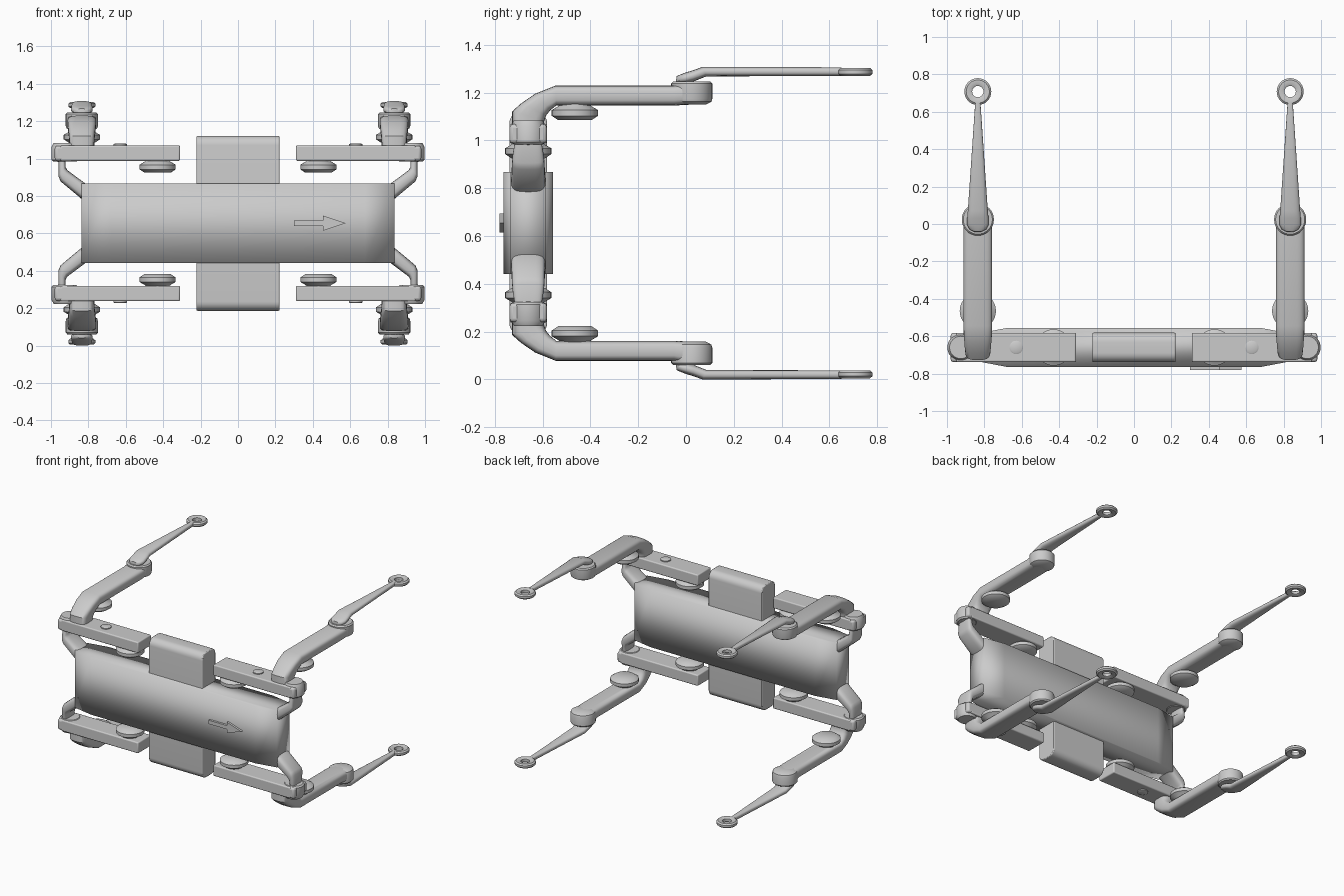
import bpy, bmesh
from math import sin, cos, pi
from mathutils import Vector

if "Cube" in bpy.data.objects:
    bpy.data.objects.remove(bpy.data.objects["Cube"])

ZC, YC = 0.654, -0.66      # mirror height and depth centre of the body
LX = 0.835                 # side position of the legs


def finish(name, bm, mirror="", bevel=0.0, segs=3, smooth=35):
    """Shift the mesh around the mirror height, add modifiers, shade."""
    bmesh.ops.remove_doubles(bm, verts=bm.verts, dist=1e-5)
    bmesh.ops.translate(bm, verts=bm.verts, vec=(0, 0, -ZC))
    bmesh.ops.recalc_face_normals(bm, faces=bm.faces)
    me = bpy.data.meshes.new(name)
    bm.to_mesh(me)
    bm.free()
    ob = bpy.data.objects.new(name, me)
    ob.location.z = ZC
    bpy.context.collection.objects.link(ob)
    if bevel:
        m = ob.modifiers.new("bevel", 'BEVEL')
        m.width, m.segments, m.limit_method = bevel, segs, 'ANGLE'
    if mirror:
        m = ob.modifiers.new("mirror", 'MIRROR')
        m.use_axis = ['X' in mirror, 'Y' in mirror, 'Z' in mirror]
    bpy.ops.object.select_all(action='DESELECT')
    ob.select_set(True)
    bpy.context.view_layer.objects.active = ob
    bpy.ops.object.shade_smooth_by_angle(angle=smooth * pi / 180)
    return ob


def prism(name, outline, move, **kw):
    """Extrude a closed 3D outline along a vector."""
    bm = bmesh.new()
    f = bm.faces.new([bm.verts.new(p) for p in outline])
    r = bmesh.ops.extrude_face_region(bm, geom=[f])
    bmesh.ops.translate(bm, vec=move, verts=[v for v in r['geom'] if isinstance(v, bmesh.types.BMVert)])
    return finish(name, bm, **kw)


def box(name, x, y, z, **kw):
    return prism(name, [(x[0], y[0], z[0]), (x[1], y[0], z[0]), (x[1], y[1], z[0]), (x[0], y[1], z[0])],
                 (0, 0, z[1] - z[0]), **kw)


def loft(name, sections, axis, power=0.55, n=24, **kw):
    """Skin rounded sections; each is (edge a, edge b, half width along axis)."""
    bm = bmesh.new()
    rings = []
    for a, b, w in sections:
        a, b = Vector(a), Vector(b)
        ring = []
        for i in range(n):
            c, s = cos(2 * pi * i / n), sin(2 * pi * i / n)
            c = abs(c) ** power * (1 if c > 0 else -1)
            s = abs(s) ** power * (1 if s > 0 else -1)
            ring.append(bm.verts.new((a + b) / 2 + (b - a) / 2 * s + Vector(axis) * w * c))
        rings.append(ring)
    for r0, r1 in zip(rings, rings[1:]):
        for i in range(n):
            bm.faces.new((r0[i], r0[(i + 1) % n], r1[(i + 1) % n], r1[i]))
    bm.faces.new(rings[0])
    bm.faces.new(rings[-1])
    return finish(name, bm, **kw)


def lathe(name, profile, centre, steps=32, **kw):
    """Spin an (r, z) profile about a vertical axis."""
    bm = bmesh.new()
    vs = [bm.verts.new((centre[0] + r, centre[1], z)) for r, z in profile]
    es = [bm.edges.new(p) for p in zip(vs, vs[1:])]
    bmesh.ops.spin(bm, geom=vs + es, cent=(*centre, 0), axis=(0, 0, 1), angle=2 * pi, steps=steps)
    return finish(name, bm, **kw)


# main body panel, tapered at both ends, softly shaded
half = [(0.837, 0.074), (0.68, 0.104)]
plan = half + [(-x, h) for x, h in half[::-1]]
plan += [(x, -h) for x, h in plan[::-1]]
prism("body_panel", [(x, YC + h, 0.441) for x, h in plan], (0, 0, 0.427), smooth=180)

# raised direction arrow on the front
arrow = [(0.3, -0.014), (0.455, -0.014), (0.455, -0.04), (0.575, 0), (0.455, 0.04), (0.455, 0.014), (0.3, 0.014)]
prism("arrow", [(x, -0.76, 0.655 + z) for x, z in arrow], (0, -0.02, 0))

# central battery block with rounded long edges
bm_pts = []
for cy, cz, a0 in ((0.029, 0.418, 0), (-0.029, 0.418, 90), (-0.029, -0.418, 180), (0.029, -0.418, 270)):
    for k in range(7):
        a = (a0 + 15 * k) * pi / 180
        bm_pts.append((-0.222, YC + cy + 0.05 * cos(a), ZC + cz + 0.05 * sin(a)))
prism("battery_block", bm_pts, (0.444, 0, 0), bevel=0.006, segs=2)

# hip motor bars with their rounded ends, screws and side pads
box("hip_bar", (0.31, 0.95), (YC - 0.078, YC + 0.078), (0.988, 1.07), mirror="XZ", bevel=0.008)
lathe("hip_bar_end", [(0, 0.984), (0.062, 0.984), (0.072, 0.994), (0.072, 1.062), (0.06, 1.084), (0, 1.084)],
      (0.926, YC), mirror="XZ")
box("hip_clamp", (0.91, 0.98), (YC - 0.078, YC + 0.078), (0.988, 1.068), mirror="XZ", bevel=0.015)
bm = bmesh.new()
bmesh.ops.create_uvsphere(bm, u_segments=24, v_segments=14, radius=0.05)
bmesh.ops.translate(bm, verts=bm.verts, vec=(0.948, YC, 1.03))
finish("hip_ball", bm, mirror="XZ")
lathe("hip_screw", [(0, 1.06), (0.036, 1.06), (0.036, 1.077), (0.028, 1.081), (0, 1.081)], (0.63, YC), mirror="XZ")

# round pads under the hip bars and the upper legs
pad = [(0, 0), (0.07, 0), (0.097, 0.018), (0.097, 0.042), (0.07, 0.058), (0.055, 0.072), (0, 0.072)]
lathe("hip_pad", [(r, z + 0.925) for r, z in pad], (0.43, YC), mirror="XZ")
lathe("leg_pad", [(r, z + 0.085 + 1) for r, z in pad], (LX, -0.465), mirror="XZ")

# bent struts from the body corners to the hip ends
loft("corner_strut", [((x0, YC, z0), (x1, YC, z1), w) for x0, z0, x1, z1, w in (
    (0.80, 0.77, 0.78, 0.85, 0.072), (0.837, 0.785, 0.815, 0.866, 0.072),
    (0.948, 0.878, 0.912, 0.938, 0.068), (0.96, 0.905, 0.922, 0.955, 0.066),
    (0.96, 1.0, 0.922, 1.0, 0.055))], (0, 1, 0), power=0.6, mirror="XZ")

# upper legs, curving out of the hip
loft("upper_leg", [((LX, y0, z0), (LX, y1, z1), w) for y0, z0, y1, z1, w in (
    (-0.595, 1.05, -0.727, 1.05, 0.066), (-0.593, 1.083, -0.727, 1.122, 0.068),
    (-0.585, 1.105, -0.69, 1.155, 0.071), (-0.568, 1.126, -0.63, 1.196, 0.075),
    (-0.543, 1.146, -0.545, 1.23, 0.077), (-0.05, 1.146, -0.05, 1.23, 0.077),
    (0.02, 1.15, 0.02, 1.243, 0.077))], (1, 0, 0), mirror="XZ")

# knee joints
lathe("knee", [(0, 1.15), (0.06, 1.15), (0.082, 1.162), (0.086, 1.175), (0.086, 1.238), (0.078, 1.247), (0, 1.247)],
      (LX, 0.024), mirror="XZ")

# lower legs, tapering towards the foot
loft("lower_leg", [((LX, y0, z0), (LX, y1, z1), w) for y0, z0, y1, z1, w in (
    (-0.042, 1.24, -0.04, 1.268, 0.022), (-0.03, 1.24, -0.028, 1.274, 0.045),
    (0.0, 1.24, -0.005, 1.283, 0.058), (0.03, 1.246, 0.03, 1.294, 0.057),
    (0.085, 1.268, 0.07, 1.308, 0.053), (0.65, 1.27, 0.65, 1.306, 0.014))], (1, 0, 0), power=0.75, mirror="XZ")

# foot rings
lathe("foot_ring", [(0.03, 1.276), (0.04, 1.27), (0.062, 1.27), (0.072, 1.279), (0.072, 1.294),
                    (0.062, 1.303), (0.04, 1.303), (0.03, 1.297), (0.03, 1.276)], (LX, 0.708), mirror="XZ")
